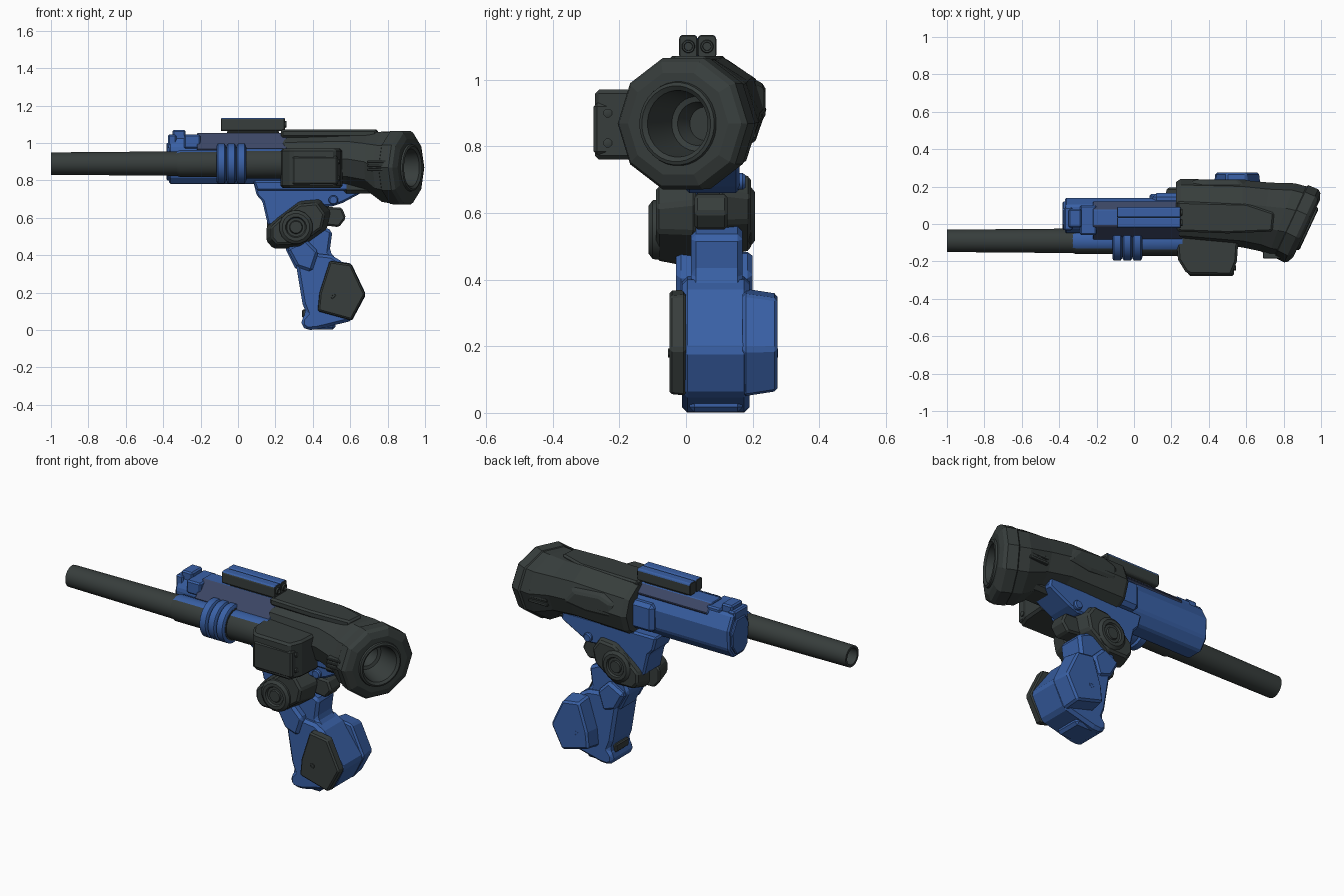
import bpy, bmesh
from math import sin, cos, pi, radians
from mathutils import Vector

if "Cube" in bpy.data.objects:
    bpy.data.objects.remove(bpy.data.objects["Cube"])


def material(name, rgb):
    m = bpy.data.materials.new(name)
    m.use_nodes = True
    color = (*rgb, 1)
    m.diffuse_color = color
    m.node_tree.nodes["Principled BSDF"].inputs["Base Color"].default_value = color
    return m


BLUE = material("blue paint", (0.041, 0.118, 0.38))
DARK = material("dark metal", (0.038, 0.047, 0.045))
SLATE = material("slate blue", (0.045, 0.062, 0.13))


def loft(name, rings, mat, bevel=0, smooth=False, second=None, rule=None):
    """Skin a list of point rings and cap both ends; rule picks faces of the second colour."""
    bm = bmesh.new()
    loops = [[bm.verts.new(p) for p in ring] for ring in rings]
    n = len(loops[0])
    for a, b in zip(loops, loops[1:]):
        for i in range(n):
            j = (i + 1) % n
            bm.faces.new((a[i], a[j], b[j], b[i]))
    bm.faces.new(loops[0][::-1])
    bm.faces.new(loops[-1])
    bmesh.ops.recalc_face_normals(bm, faces=bm.faces)
    if rule:
        bm.normal_update()
        for f in bm.faces:
            f.material_index = int(rule(f.normal))
    me = bpy.data.meshes.new(name)
    bm.to_mesh(me)
    bm.free()
    me.materials.append(mat)
    if second:
        me.materials.append(second)
    ob = bpy.data.objects.new(name, me)
    bpy.context.collection.objects.link(ob)
    if bevel:
        mod = ob.modifiers.new("chamfer", "BEVEL")
        mod.width, mod.segments = bevel, 1
    if smooth:
        bpy.ops.object.select_all(action="DESELECT")
        bpy.context.view_layer.objects.active = ob
        ob.select_set(True)
        bpy.ops.object.shade_smooth_by_angle(angle=radians(35))
    return ob


PLACE = {"x": lambda a, b, t: Vector((t, a, b)),
         "y": lambda a, b, t: Vector((a, t, b)),
         "z": lambda a, b, t: Vector((a, b, t))}


def prism(name, pts, axis, lo, hi, mat, bevel=0.01, taper=(1, 1), **kw):
    """Extrude an outline along an axis, scaling either end about its centre."""
    ca = sum(p[0] for p in pts) / len(pts)
    cb = sum(p[1] for p in pts) / len(pts)
    rings = [[PLACE[axis](ca + (a - ca) * s, cb + (b - cb) * s, t) for a, b in pts]
             for t, s in zip((lo, hi), taper)]
    return loft(name, rings, mat, bevel, **kw)


def box(name, x, y, z, mat, bevel=0.008):
    pts = [(x[0], y[0]), (x[1], y[0]), (x[1], y[1]), (x[0], y[1])]
    return prism(name, pts, "z", *z, mat, bevel)


def lathe(name, origin, direction, profile, mat, sides=32, **kw):
    """Turn (distance along axis, radius) points about a direction."""
    d = Vector(direction).normalized()
    u = d.cross(Vector((0, 0, 1))).normalized()
    v = d.cross(u)
    angles = [2 * pi * (i + .5) / sides for i in range(sides)]
    rings = [[Vector(origin) + d * t + (u * cos(a) + v * sin(a)) * r for a in angles]
             for t, r in profile]
    return loft(name, rings, mat, smooth=True, **kw)


# Barrel, hollow at the muzzle
AX = (1, 0, 0)
lathe("barrel", (0, -.09, .89), AX,
      [(-.9, .043), (-1, .046), (-1, .06), (-.3, .066), (.25, .066)], DARK)
for name, a, b, r in (("front_sleeve", -.33, -.1, .073), ("rear_sleeve", .02, .26, .082)):
    lathe(name, (0, -.09, .89), AX, [(a, r - .008), (a + .02, r), (b, r)], DARK,
          sides=16, second=BLUE, rule=lambda n: n.z > .8)
lathe("ring_core", (0, -.09, .89), AX, [(-.115, .09), (.045, .09)], DARK)
for x in (-.09, -.036, .018):
    lathe("barrel_ring", (x, -.09, .89), AX,
          [(-.025, .096), (-.018, .107), (.018, .107), (.025, .096)], BLUE)

# Front receiver with a slate-sided top cover
prism("front_receiver", [(-.04, .82), (0, .78), (.09, .78), (.135, .84), (.14, .95),
                         (.1, 1.03), (-.02, 1.03), (-.05, .97)], "x", -.37, .25, BLUE)
prism("nose_plate", [(-.02, .83), (.01, .8), (.08, .8), (.115, .85), (.12, .93),
                     (.08, 1.0), (0, 1.0), (-.03, .95)], "x", -.382, -.36, BLUE, .005)
box("nose_block", (-.35, -.28), (-.02, .08), (1.0, 1.07), BLUE)
box("nose_step", (-.375, -.33), (-.035, .09), (.97, 1.045), BLUE)
prism("top_cover", [(-.085, .965), (-.03, .95), (.1, .98), (.122, 1.01), (.075, 1.053),
                    (-.01, 1.053)], "x", -.22, .26, BLUE, .004,
      second=SLATE, rule=lambda n: abs(n.y) > .3)
box("cover_front", (-.29, -.2), (-.06, .1), (.97, 1.045), BLUE)
box("left_cheek_plate", (.1, .25), (.1, .165), (.82, .98), BLUE, .02)

# Sight: paired square tubes, blue on top
box("sight_mount", (-.06, .22), (0, .07), (1.04, 1.068), DARK)
for y in (.007, .063):
    prism("sight_tube", [(y - .028, 1.072), (y - .02, 1.063), (y + .02, 1.063),
                         (y + .028, 1.072), (y + .028, 1.125), (y + .022, 1.134),
                         (y - .022, 1.134), (y - .028, 1.125)], "x", -.09, .25, DARK, .003,
          second=BLUE, rule=lambda n: n.z > .5)
    lathe("sight_lens", (.25, y, 1.1), AX, [(0, .02), (.008, .018), (.008, .013), (0, .012)],
          DARK, sides=16)
box("sight_bridge", (-.06, .22), (.025, .045), (1.07, 1.125), BLUE, .003)


# Main housing: ten sided, flaring and turning toward the hollow rear mouth
def section(x, y, z, ry, rz, yaw):
    s, c = sin(radians(yaw)), cos(radians(yaw))
    return [Vector((x + s * ry * cos(k * pi / 5), y + c * ry * cos(k * pi / 5),
                    z + rz * sin(k * pi / 5))) for k in range(10)]


MOUTH = Vector((.905, -.015, .868))
OUT = Vector((cos(radians(25)), -sin(radians(25)), 0))
loft("main_housing", [section(*s) for s in (
    (.225, .075, .91, .15, .145, 0), (.25, .073, .91, .168, .158, 0),
    (.58, .055, .915, .18, .16, 0), (.7, .038, .9, .185, .165, 8),
    (.79, .025, .873, .205, .197, 20), (.84, .014, .868, .205, .2, 25),
    (.84, .014, .868, .125, .125, 25), (.68, .088, .868, .11, .11, 25))], DARK)
loft("rear_collar", [section(*(MOUTH + OUT * t), r * 1.04, r, 25) for t, r in (
    (-.2, .12), (-.08, .19), (-.07, .205), (-.012, .207), (.006, .195), (.02, .16),
    (.02, .12), (-.19, .11))], DARK)
lathe("mouth_ring", MOUTH, OUT, [(-.18, .1), (0, .132), (.03, .124), (.034, .114), (.024, .1),
                                (-.06, .09), (-.11, .082), (-.115, .065), (-.17, .05)], DARK)

# Housing plates and vents
prism("top_plate", [(.23, -.04), (.5, -.05), (.74, -.04), (.75, .06), (.6, .11),
                    (.23, .12)], "z", 1.03, 1.072, DARK)
prism("left_plate", [(.24, .86), (.5, .85), (.72, .88), (.62, 1.0), (.36, 1.02),
                     (.24, .98)], "y", .17, .238, DARK, taper=(1, .6))
box("rear_keel", (.56, .8), (-.03, .12), (.73, .8), DARK, .02)
for i in range(3):
    box("left_vent", (.74, .86), (.17, .212), (.825 + i * .028, .842 + i * .028), DARK, .003)
    box("right_vent", (.69, .8), (-.185, -.13), (.85 + i * .022, .863 + i * .022), DARK, .003)

# Side box with bolted end
prism("side_box", [(.225, -.06), (.235, -.19), (.275, -.255), (.3, -.27), (.52, -.274),
                   (.55, -.2), (.56, -.06)], "z", .76, .97, DARK, .012)
box("side_box_lid", (.29, .535), (-.277, -.2), (.775, .93), DARK, .01)
for z in (.81, .9):
    lathe("box_bolt", (.53, -.235, z), AX, [(0, .014), (.014, .014), (.016, .008)], DARK, sides=8)

# Blue bracket beneath the housing
prism("bracket", [(.08, .8), (.1, .72), (.13, .69), (.16, .56), (.22, .56), (.34, .67),
                  (.5, .66), (.56, .68), (.69, .75), (.68, .8)], "y", .0, .16, BLUE)
prism("bracket_rail", [(.08, .8), (.1, .745), (.66, .745), (.7, .8)], "y", -.03, .16, BLUE)
lathe("bracket_bolt", (.51, -.02, .695), (0, 1, 0), [(0, .02), (.008, .026), (.19, .026),
                                                   (.198, .02)], BLUE, sides=12)

# Folding joint: two dark cheeks, round caps and a rear knob
CHEEK = [(.19, .44), (.33, .44), (.47, .54), (.49, .63), (.44, .7), (.33, .69),
         (.21, .6), (.155, .55), (.155, .48)]
for side, lo, hi, lift, taper in (("right", -.09, .03, 0, (.85, 1.04)),
                                  ("left", .1, .195, .03, (1.02, .85))):
    prism(side + "_cheek", [(x, z + lift) for x, z in CHEEK], "y", lo, hi, DARK, taper=taper)
for side, y, z, d in (("right", -.08, .55, -1), ("left", .175, .59, 1)):
    lathe(side + "_joint_cap", (.31, y, z), (0, d, 0),
          [(0, .092), (.02, .09), (.032, .074), (.032, .056), (.022, .05),
           (.022, .036), (.03, .032)], DARK, sides=16)
lathe("joint_axle", (.31, 0, .57), (0, 1, 0), [(0, .07), (.14, .07)], DARK, sides=16)
prism("rear_knob", [(.38, .57), (.54, .55), (.578, .6), (.555, .655), (.4, .66)],
      "y", .025, .125, DARK)

# Grip: neck, core and faceted side pads
prism("grip_neck", [(.25, .44), (.3, .56), (.44, .56), (.505, .53), (.49, .42), (.56, .34),
                    (.31, .32)], "y", .015, .17, BLUE, .015)
prism("grip_core", [(.305, .38), (.33, .42), (.5, .4), (.55, .37), (.68, .19), (.61, .05),
                    (.42, .003), (.37, 0), (.34, .02), (.34, .06), (.365, .09), (.345, .14)],
      "y", -.012, .19, BLUE, .016)
prism("grip_flare", [(.25, .44), (.36, .5), (.44, .42), (.4, .3), (.31, .33)],
      "y", -.03, .2, BLUE, .015, taper=(.9, .9))
PAD = [(.49, .372), (.605, .355), (.683, .19), (.608, .05), (.425, .1), (.435, .2)]
prism("right_pad", PAD, "y", -.05, .0, DARK, .008, taper=(.97, 1))
prism("left_pad", PAD, "y", .17, .275, BLUE, .01, taper=(1.02, .92))
for side, y, d, mat in (("right", -.05, -1, DARK), ("left", .272, 1, BLUE)):
    lathe(side + "_pad_screw", (.51, y, .18), (0, d, 0), [(-.004, .016), (.004, .014),
                                                        (.004, .008), (0, .007)], mat, sides=8)
box("grip_foot", (.36, .52), (.01, .17), (0.002, .05), BLUE, .015)
box("grip_notch_pad", (.342, .38), (.03, .15), (.065, .11), DARK, .006)
